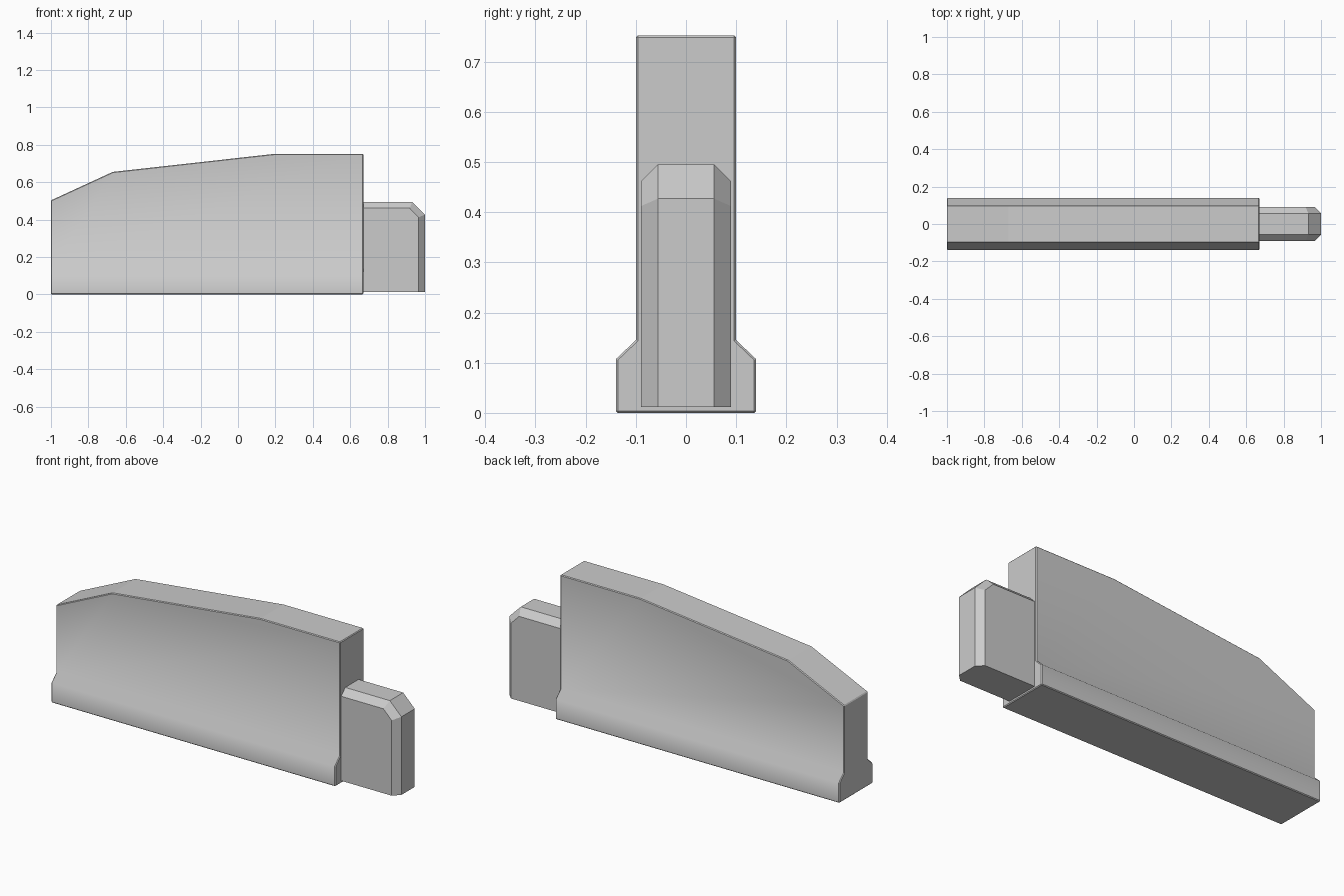
import bpy, bmesh, math
from mathutils import Vector

if "Cube" in bpy.data.objects:
    bpy.data.objects.remove(bpy.data.objects["Cube"])


def finish(bm, name):
    bmesh.ops.recalc_face_normals(bm, faces=bm.faces)
    mesh = bpy.data.meshes.new(name)
    bm.to_mesh(mesh)
    bm.free()
    obj = bpy.data.objects.new(name, mesh)
    bpy.context.collection.objects.link(obj)
    return obj


def loft(bm, rings):
    loops = [[bm.verts.new(p) for p in ring] for ring in rings]
    n = len(loops[0])
    for a, b in zip(loops, loops[1:]):
        for i in range(n):
            j = (i + 1) % n
            bm.faces.new((a[i], a[j], b[j], b[i]))
    bm.faces.new(loops[0][::-1])
    bm.faces.new(loops[-1])


# Main body: flared-foot section swept along x
half = [(0.14, 0), (0.14, 0.107), (0.10, 0.145), (0.10, 0.752)]
section = half + [(-y, z) for y, z in reversed(half)]
bm = bmesh.new()
loft(bm, [[(x, y, z) for y, z in section] for x in (-1, 0.67)])

# Slice the top into its two sloping planes
for (x1, z1), (x2, z2) in [((-0.67, 0.655), (0.2, 0.752)),
                           ((-1, 0.503), (-0.67, 0.655))]:
    cut = bmesh.ops.bisect_plane(
        bm, geom=bm.verts[:] + bm.edges[:] + bm.faces[:], dist=1e-5,
        plane_co=Vector((x1, 0, z1)), plane_no=Vector((z1 - z2, 0, x2 - x1)),
        clear_outer=True)
    rim = [e for e in cut["geom_cut"] if isinstance(e, bmesh.types.BMEdge)]
    bmesh.ops.contextual_create(bm, geom=rim)
bmesh.ops.recalc_face_normals(bm, faces=bm.faces)

# Fine bevel on the square corners
corners = [e for e in bm.edges
           if e.is_manifold and e.calc_face_angle() > math.radians(60)]
bmesh.ops.bevel(bm, geom=corners, offset=0.004, segments=1, affect='EDGES')

# Smooth only across the foot's long shoulder edges
for f in bm.faces:
    f.smooth = True
for e in bm.edges:
    a, b = (v.co for v in e.verts)
    shoulder = (abs(a.x - b.x) > 1 and abs(a.z - b.z) < 1e-4
                and 0.1 < a.z < 0.16)
    e.smooth = shoulder
finish(bm, "body")

# Chamfered end tongue, lofted across y
outer = [(0.66, 0.012), (1, 0.012), (1, 0.427), (0.932, 0.495), (0.66, 0.495)]
inner = [(0.66, 0.012), (0.966, 0.012), (0.966, 0.412), (0.918, 0.461), (0.66, 0.461)]
bm = bmesh.new()
loft(bm, [[(x, y, z) for x, z in prof] for y, prof in
          ((-0.09, inner), (-0.056, outer), (0.056, outer), (0.09, inner))])
finish(bm, "end_tongue")
